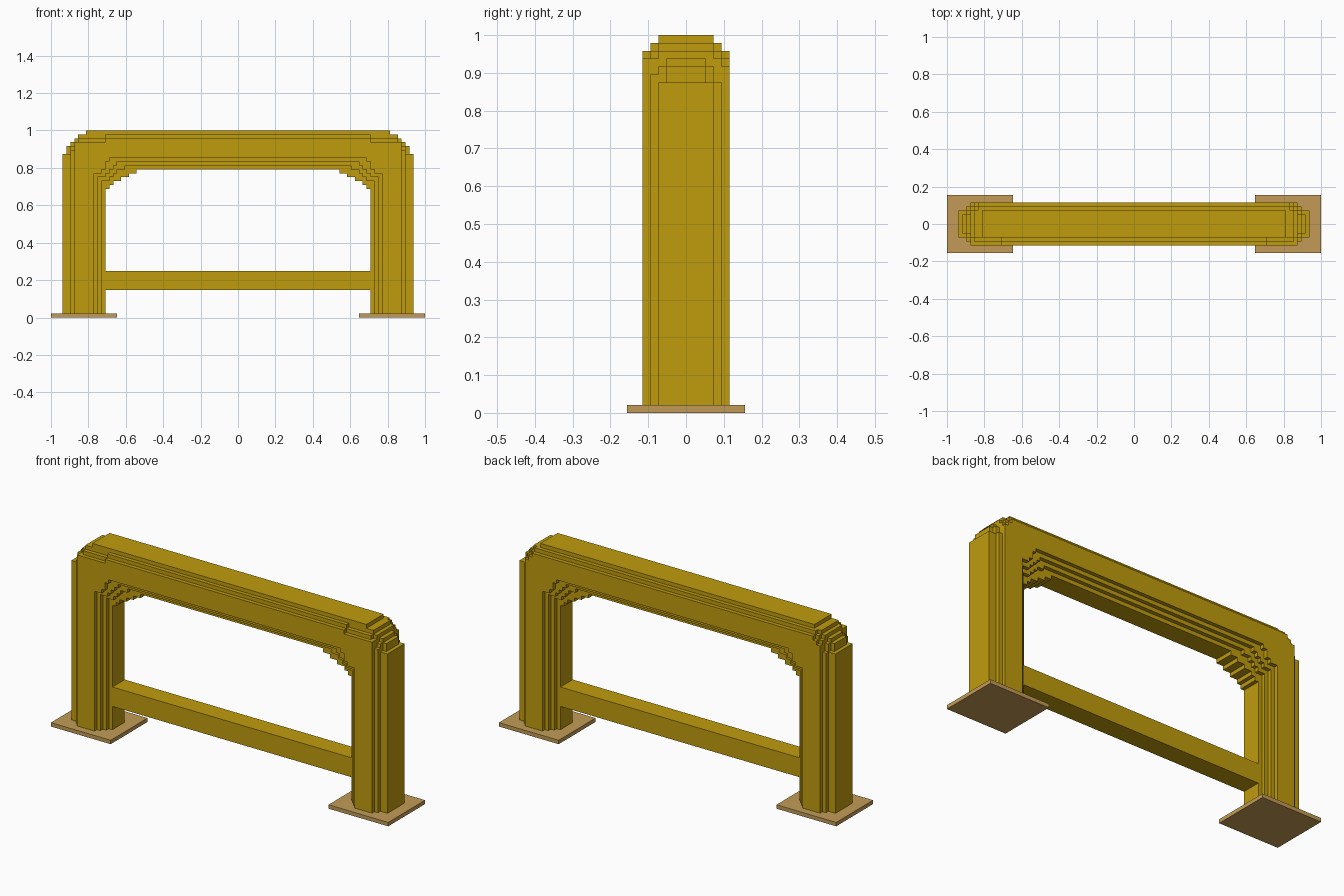
import bpy, bmesh

cube = bpy.data.objects.get("Cube")
if cube:
    bpy.data.objects.remove(cube, do_unlink=True)

V = 1 / 48  # one block step; all sizes below are counted in blocks


def material(name, rgb):
    m = bpy.data.materials.new(name)
    m.use_nodes = True
    m.diffuse_color = (*rgb, 1)
    m.node_tree.nodes["Principled BSDF"].inputs["Base Color"].default_value = (*rgb, 1)
    return m


ochre = material("ochre yellow", (0.53, 0.33, 0.004))
tan = material("tan", (0.54, 0.33, 0.093))


def extrude(name, outline, y0, y1, mat):
    """Extrude an x-z outline from y0 to y1."""
    bm = bmesh.new()
    face = bm.faces.new([bm.verts.new((x * V, y0 * V, z * V)) for x, z in outline])
    new = bmesh.ops.extrude_face_region(bm, geom=[face])["geom"]
    bmesh.ops.translate(bm, vec=(0, (y1 - y0) * V, 0),
                        verts=[g for g in new if isinstance(g, bmesh.types.BMVert)])
    bmesh.ops.recalc_face_normals(bm, faces=bm.faces)
    mesh = bpy.data.meshes.new(name)
    bm.to_mesh(mesh)
    bm.free()
    mesh.materials.append(mat)
    ob = bpy.data.objects.new(name, mesh)
    bpy.context.collection.objects.link(ob)
    return ob


def box(name, x0, x1, y0, y1, z0, z1, mat):
    return extrude(name, [(x0, z0), (x1, z0), (x1, z1), (x0, z1)], y0, y1, mat)


def stairs(steps):
    """Each (x, top) is a wall at x rising to top, then a tread to the next x."""
    pts, z = [], 1
    for x, top in steps:
        pts += [(x, z), (x, top)]
        z = top
    return pts


def arch(name, outer, inner, y0, y1):
    half = stairs(inner)[::-1] + stairs(outer)  # right half, opening to top
    outline = half + [(-x, z) for x, z in reversed(half)]
    extrude(name, outline, y0, y1, ochre)


# Stepped opening of each layer, from the core outwards
open_core = [(34, 33), (33, 34), (32, 35), (30, 36), (28, 37), (26, 38)]
open_1 = [(35, 35), (33, 36), (32, 37), (31, 38), (29, 39)]
open_2 = [(36, 36), (34, 37), (33, 38), (32, 39), (31, 40)]
open_3 = [(37, 37), (35, 38), (34, 40), (33, 41)]

# Stepped shoulders of each layer
top_core = [(45, 42), (44, 44), (43, 45), (42, 46), (41, 47), (39, 48)]
top_1 = [(45, 42), (43, 44), (42, 46), (41, 47), (39, 48)]

# Arch frame, layered from front to back
arch("frame_core", top_core, open_core, -2.5, 2.5)
arch("frame_front_inner", top_1, open_1, -3.5, -2.5)
arch("frame_back_inner", top_1, open_1, 2.5, 3.5)
arch("frame_front_middle", [(43, 43), (42, 45), (41, 46), (34, 47)], open_2, -4.5, -3.5)
arch("frame_back_middle", [(43, 42), (42, 45), (41, 46), (40, 47)], open_2, 3.5, 4.5)
arch("frame_front_face", [(42, 45), (34, 46)], open_3, -5.5, -4.5)
arch("frame_back_face", [(42, 44), (41, 45), (40, 46)], open_3, 4.5, 5.5)

# Low rail between the posts
box("lower_rail", -34, 34, -2.5, 2.5, 7, 12, ochre)

# Foot plates
box("left_foot_plate", 31, 48, -7.5, 7.5, 0, 1, tan)
box("right_foot_plate", -48, -31, -7.5, 7.5, 0, 1, tan)
